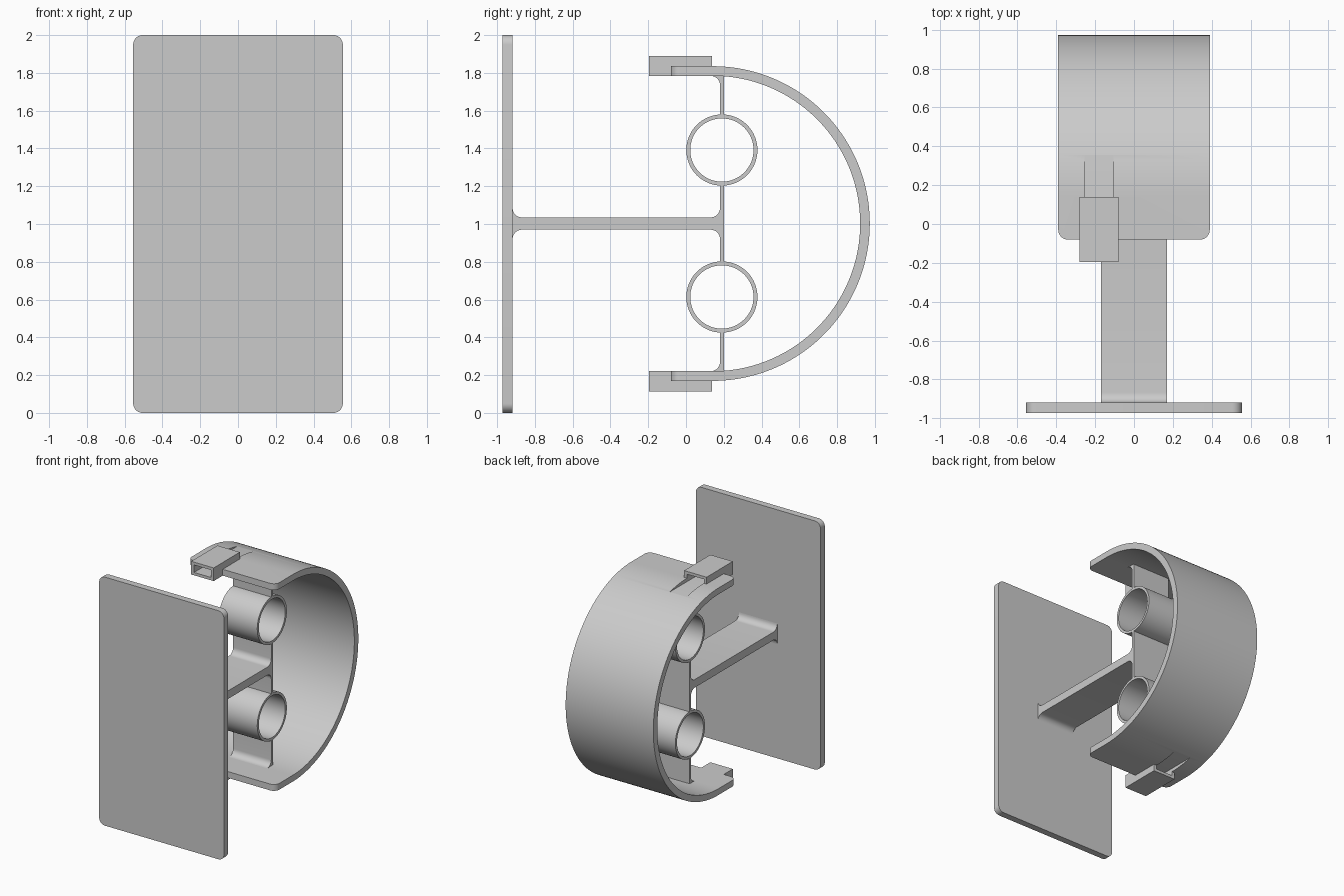
import bpy, bmesh
from math import sin, cos, radians

if "Cube" in bpy.data.objects:
    bpy.data.objects.remove(bpy.data.objects["Cube"], do_unlink=True)

C = 1.0025      # height of the symmetry plane
ARC_Y = 0.14    # centre of the curved band

grey = bpy.data.materials.new("plain grey")
grey.use_nodes = True
grey.diffuse_color = (0.6, 0.6, 0.6, 1)
grey.node_tree.nodes["Principled BSDF"].inputs["Base Color"].default_value = (0.6, 0.6, 0.6, 1)


def arc(y, z, r, a0, a1, n=8):
    angles = [radians(a0 + (a1 - a0) * i / n) for i in range(n + 1)]
    return [(y + r * cos(a), z + r * sin(a)) for a in angles]


def finish(name, bm):
    bmesh.ops.recalc_face_normals(bm, faces=bm.faces)
    mesh = bpy.data.meshes.new(name)
    bm.to_mesh(mesh)
    bm.free()
    mesh.materials.append(grey)
    ob = bpy.data.objects.new(name, mesh)
    bpy.context.collection.objects.link(ob)
    return ob


def prism(name, points, x0, x1, capped=True, round_edges=None):
    """Extrude a (y, height above symmetry plane) profile along x."""
    bm = bmesh.new()
    a = [bm.verts.new((x0, y, C + z)) for y, z in points]
    b = [bm.verts.new((x1, y, C + z)) for y, z in points]
    n = len(points)
    for i in range(n):
        j = (i + 1) % n
        bm.faces.new((a[i], a[j], b[j], b[i]))
    if capped:
        bm.faces.new(a)
        bm.faces.new(b[::-1])
    if round_edges:
        bm.edges.ensure_lookup_table()
        bmesh.ops.bevel(bm, geom=[e for e in bm.edges if round_edges(e)], offset=0.05,
                        offset_type='OFFSET', segments=8, profile=0.5, affect='EDGES')
    return finish(name, bm)


def box(name, x0, x1, y0, y1, z0, z1, round_edges=None):
    return prism(name, [(y0, z0), (y1, z0), (y1, z1), (y0, z1)], x0, x1, True, round_edges)


def flip(points):
    return [(y, -z) for y, z in reversed(points)]


def apply(ob):
    bpy.context.view_layer.objects.active = ob
    for m in list(ob.modifiers):
        bpy.ops.object.modifier_apply(modifier=m.name)


def boolean(ob, other, operation):
    m = ob.modifiers.new(operation.lower(), 'BOOLEAN')
    m.operation, m.solver, m.object = operation, 'EXACT', other
    apply(ob)
    bpy.data.objects.remove(other, do_unlink=True)


# Front plate with rounded corners
def along_y(e):
    d = e.verts[0].co - e.verts[1].co
    return abs(d.x) + abs(d.z) < 1e-4


parts = [box("front_plate", -0.555, 0.555, -0.972, -0.918, -C, 2 - C, along_y)]

# Horizontal arm and middle web with filleted joints
half = ([(-0.93, 0.0825)] + arc(-0.868, 0.0825, 0.05, 180, 270)
        + arc(0.13, 0.0825, 0.05, 270, 360) + [(0.18, 0.211), (0.2, 0.211)])
parts.append(prism("arm", half + flip(half), -0.17, 0.17))

# Outer webs and tubes, above and below
web = ([(0.2, 0.567), (0.2, 0.79), (0.13, 0.79)]
       + arc(0.13, 0.732, 0.05, 90, 0) + [(0.18, 0.567)])
for side, s in (("upper", 1), ("lower", -1)):
    parts.append(prism(side + "_web", web if s > 0 else flip(web), -0.17, 0.17))
    tube = prism(side + "_tube", arc(0.19, s * 0.389, 0.178, 0, 360, 64)[:-1], -0.17, 0.17, False)
    m = tube.modifiers.new("wall", 'SOLIDIFY')
    m.thickness, m.offset = 0.021, 0
    apply(tube)
    parts.append(tube)


# Curved band with straight, round-cornered ends
def end_corner(e):
    d = e.verts[0].co - e.verts[1].co
    return abs(d.x) + abs(d.y) < 1e-4 and all(v.co.y < -0.05 for v in e.verts)


outer = [(-0.08, -0.833)] + arc(ARC_Y, 0, 0.833, -90, 90, 96) + [(-0.08, 0.833)]
inner = [(-0.08, 0.782)] + arc(ARC_Y, 0, 0.782, 90, -90, 96) + [(-0.08, -0.782)]
band = prism("curved_band", outer + inner, -0.39, 0.39, True, end_corner)

# Strap loops on the band, with a channel running through each
for s in (1, -1):
    lo, hi = sorted((s * 0.782, s * 0.888))
    boolean(band, box("loop", -0.28, -0.08, -0.195, 0.138, lo, hi), 'UNION')
    lo, hi = sorted((s * 0.805, s * 0.865))
    boolean(band, box("channel", -0.255, -0.105, -0.4, 0.6, lo, hi), 'DIFFERENCE')
parts.append(band)

# Smooth the curves, keep the edges sharp
bpy.ops.object.select_all(action='DESELECT')
for ob in parts:
    ob.select_set(True)
bpy.context.view_layer.objects.active = band
bpy.ops.object.shade_smooth_by_angle(angle=radians(30))
